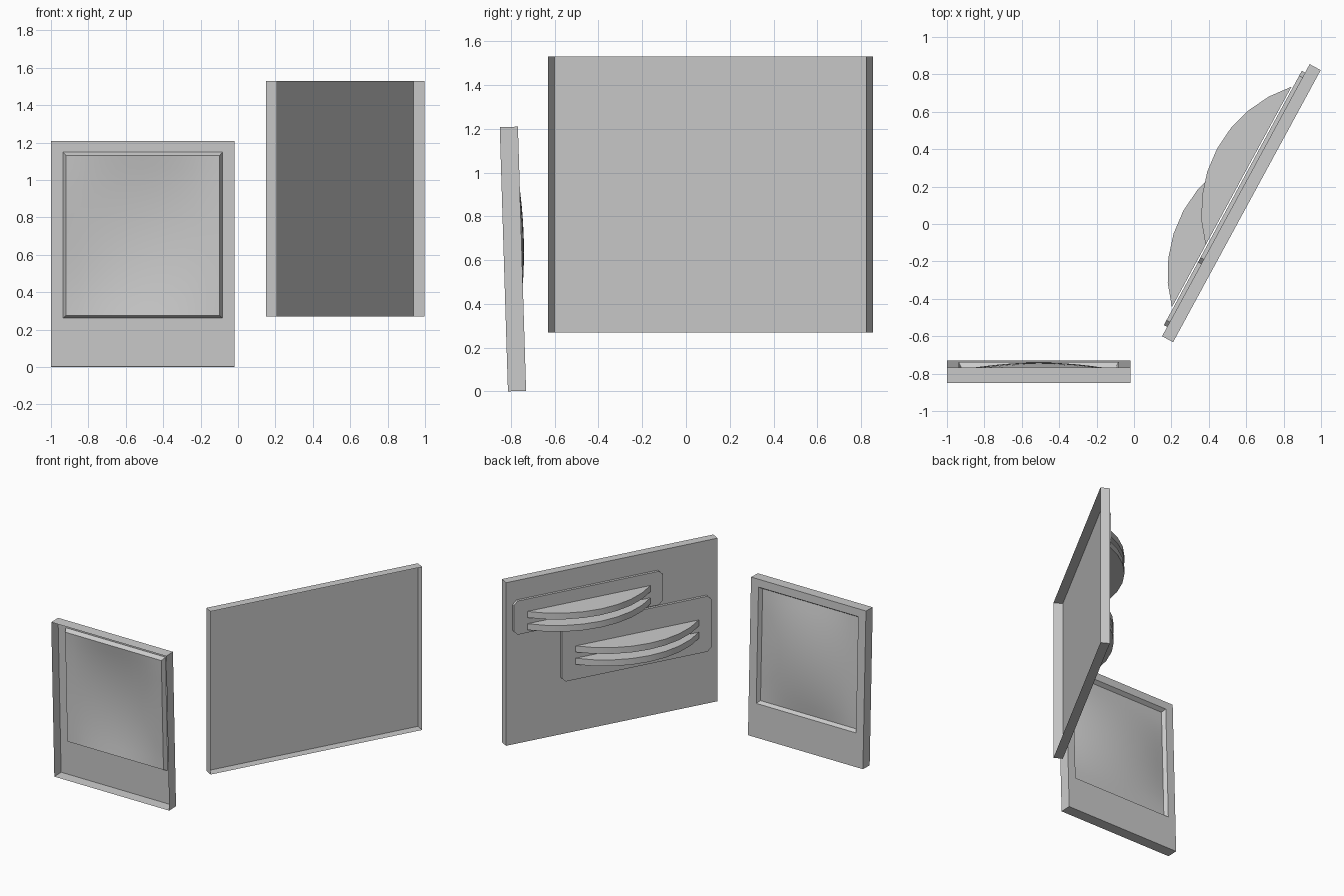
import bpy, bmesh, math

if "Cube" in bpy.data.objects:
    bpy.data.objects.remove(bpy.data.objects["Cube"])


def add_object(name, bm, loc, rot):
    me = bpy.data.meshes.new(name)
    bm.to_mesh(me)
    bm.free()
    ob = bpy.data.objects.new(name, me)
    bpy.context.collection.objects.link(ob)
    ob.location, ob.rotation_euler = loc, rot
    return ob


def loft(name, rings, loc, rot, cap_start=False, cap_end=True):
    """Join equal-length rings of points with quads, with optional end caps."""
    bm = bmesh.new()
    vs = [[bm.verts.new(p) for p in r] for r in rings]
    n = len(vs[0])
    for a, b in zip(vs, vs[1:]):
        for i in range(n):
            j = (i + 1) % n
            bm.faces.new((a[i], a[j], b[j], b[i]))
    if cap_start:
        bm.faces.new(vs[0])
    if cap_end:
        bm.faces.new(vs[-1])
    bmesh.ops.recalc_face_normals(bm, faces=bm.faces[:])
    return add_object(name, bm, loc, rot)


def rect(x0, x1, z0, z1, y, c=0.0):
    """Rectangle facing +y, with corners cut by c."""
    if not c:
        return [(x0, y, z0), (x0, y, z1), (x1, y, z1), (x1, y, z0)]
    return [(x0, y, z0 + c), (x0, y, z1 - c), (x0 + c, y, z1), (x1 - c, y, z1),
            (x1, y, z1 - c), (x1, y, z0 + c), (x1 - c, y, z0), (x0 + c, y, z0)]


def smooth(ob):
    bpy.ops.object.select_all(action='DESELECT')
    ob.select_set(True)
    bpy.context.view_layer.objects.active = ob
    bpy.ops.object.shade_smooth_by_angle(angle=math.radians(30))


# Leaning screen frame: open back, tapered recess facing +y
F_LOC, F_ROT = (0, -0.731, 0.0026), (0.031, 0, 0)
loft("screen_frame", [
    rect(-1, -0.018, 0, 1.208, -0.083),
    rect(-1, -0.018, 0, 1.208, 0),
    rect(-0.935, -0.083, 0.26, 1.148, 0),
    rect(-0.92, -0.098, 0.275, 1.13, -0.03)], F_LOC, F_ROT, cap_end=False)

# Bulging screen filling the recess
bm = bmesh.new()
N = 12
grid = []
for i in range(N + 1):
    a = 2 * i / N - 1
    col = []
    for k in range(N + 1):
        b = 2 * k / N - 1
        col.append(bm.verts.new((-0.509 + 0.411 * a,
                                 -0.03 + 0.041 * (1 - a * a) * (1 - b * b),
                                 0.7025 + 0.4275 * b)))
    grid.append(col)
for i in range(N):
    for k in range(N):
        bm.faces.new((grid[i][k], grid[i][k + 1], grid[i + 1][k + 1], grid[i + 1][k]))
smooth(add_object("curved_screen", bm, F_LOC, F_ROT))

# Turned back panel: open on the inner side
P_LOC, P_ROT = (0.15, -0.60, 0), (0, 0, math.atan2(0.879, 0.477))
loft("panel", [rect(0, 1.655, 0.27, 1.53, -0.067),
               rect(0, 1.655, 0.27, 1.53, 0)], P_LOC, P_ROT)


def slat(name, xc, z0, z1):
    """Horizontal crescent slat standing on a plate."""
    R, half = 0.70, math.radians(43.5)
    base = 0.22 - R
    pts = []
    for i in range(9):
        t = -half + 2 * half * i / 8
        pts.append((xc + R * math.sin(t), base + R * math.cos(t)))
    rings = [[(x, y, z) for x, y in pts] for z in (z0, z1)]
    smooth(loft(name, rings, P_LOC, P_ROT, cap_start=True))


# Raised plates with cut corners, each carrying two slats
for tag, x0, x1, z0, z1, zs in (("lower", 0.057, 1.229, 0.68, 1.108, 0.80),
                                ("upper", 0.438, 1.604, 1.12, 1.38, 1.145)):
    loft(tag + "_plate", [rect(x0, x1, z0, z1, 0, 0.03),
                          rect(x0, x1, z0, z1, 0.02, 0.03)], P_LOC, P_ROT)
    for k in range(2):
        z = zs + k * 0.095
        slat(f"{tag}_slat_{k + 1}", (x0 + x1) / 2, z, z + 0.048)
